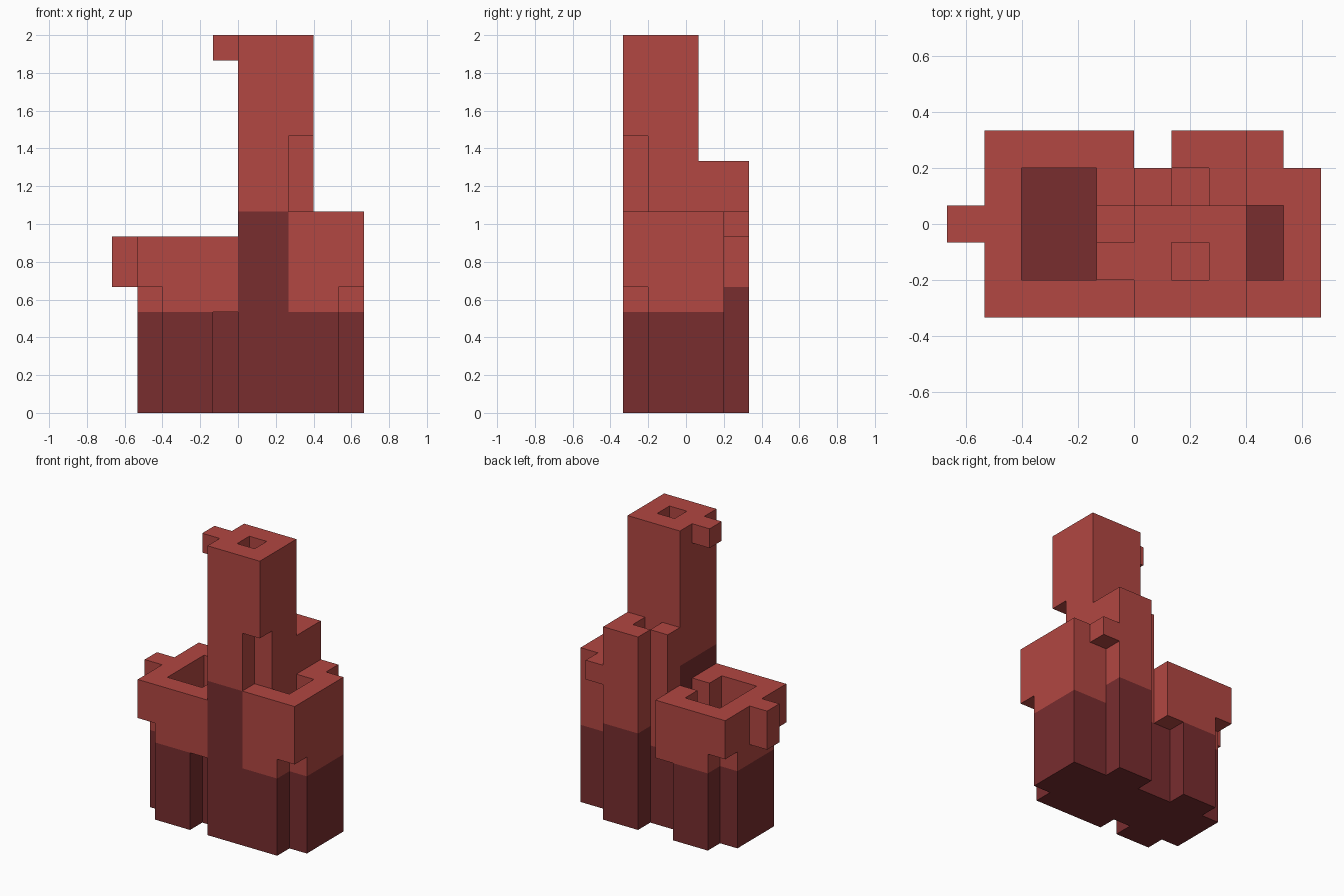
import bpy
import bmesh
from mathutils import Vector

if "Cube" in bpy.data.objects:
    bpy.data.objects.remove(bpy.data.objects["Cube"], do_unlink=True)

U = 2 / 15                                  # edge length of one block
ORIGIN = Vector((-5 * U, -2.5 * U, 0))


def make_material(name, rgb):
    mat = bpy.data.materials.new(name)
    mat.use_nodes = True
    col = (*rgb, 1)
    mat.diffuse_color = col
    bsdf = mat.node_tree.nodes["Principled BSDF"]
    bsdf.inputs["Base Color"].default_value = col
    bsdf.inputs["Roughness"].default_value = 0.9
    return mat


LIGHT = make_material("brick_red", (0.445, 0.063, 0.054))
DARK = make_material("dark_red", (0.188, 0.026, 0.028))

cells = {}                                  # block position -> (part, material index)


def box(part, mat, x, y, z):
    """Fill a block range; x, y, z are (start, end) pairs with the end excluded."""
    for i in range(*x):
        for j in range(*y):
            for k in range(*z):
                cells[i, j, k] = (part, mat)


def cut(x, y, z):
    """Remove a block range."""
    for i in range(*x):
        for j in range(*y):
            for k in range(*z):
                cells.pop((i, j, k), None)


# Main masses
box("foundation", 1, (1, 10), (0, 5), (0, 4))
box("left_chamber", 0, (1, 5), (0, 5), (4, 7))
box("right_chamber", 0, (7, 10), (0, 5), (4, 8))
box("tower", 0, (5, 8), (0, 3), (8, 15))
box("tower_base", 1, (5, 7), (0, 3), (4, 8))
box("rear_stack", 0, (5, 8), (3, 5), (4, 10))
box("rear_stack", 1, (6, 8), (4, 5), (0, 5))

# Projecting blocks
box("tower_arm", 0, (4, 5), (1, 2), (14, 15))
box("side_knob", 0, (0, 1), (2, 3), (5, 7))

# Wells open to the sky
cut((2, 4), (1, 4), (4, 7))
cut((4, 5), (2, 3), (5, 7))
cut((8, 9), (1, 3), (4, 8))
cut((6, 7), (1, 2), (12, 15))
cut((6, 7), (3, 4), (8, 10))

# Notched corners and grooves
for j in (0, 4):
    cut((1, 2), (j, j + 1), (0, 5))
    cut((4, 5), (j, j + 1), (0, 4))
cut((9, 10), (0, 1), (0, 5))
cut((7, 8), (0, 1), (8, 11))
cut((5, 6), (4, 5), (0, 10))
cut((8, 9), (4, 5), (0, 7))
cut((9, 10), (4, 5), (0, 8))


def build(part):
    """Make the outer skin of one part, with flat areas merged."""
    bm = bmesh.new()
    corners = {}

    def vert(p):
        if p not in corners:
            corners[p] = bm.verts.new(ORIGIN + Vector(p) * U)
        return corners[p]

    for cell, (name, mat) in cells.items():
        if name != part:
            continue
        for axis in range(3):
            a, b = (axis + 1) % 3, (axis + 2) % 3
            for side in (0, 1):
                neighbour = list(cell)
                neighbour[axis] += 2 * side - 1
                if tuple(neighbour) in cells:
                    continue
                ring = []
                for da, db in ((0, 0), (1, 0), (1, 1), (0, 1)):
                    p = list(cell)
                    p[axis] += side
                    p[a] += da
                    p[b] += db
                    ring.append(vert(tuple(p)))
                if side == 0:
                    ring.reverse()
                bm.faces.new(ring).material_index = mat
    bmesh.ops.dissolve_limit(bm, angle_limit=0.01, verts=bm.verts[:],
                             edges=bm.edges[:], delimit={'MATERIAL'})
    mesh = bpy.data.meshes.new(part)
    bm.to_mesh(mesh)
    bm.free()
    mesh.materials.append(LIGHT)
    mesh.materials.append(DARK)
    bpy.context.collection.objects.link(bpy.data.objects.new(part, mesh))


for part in sorted({name for name, _ in cells.values()}):
    build(part)
